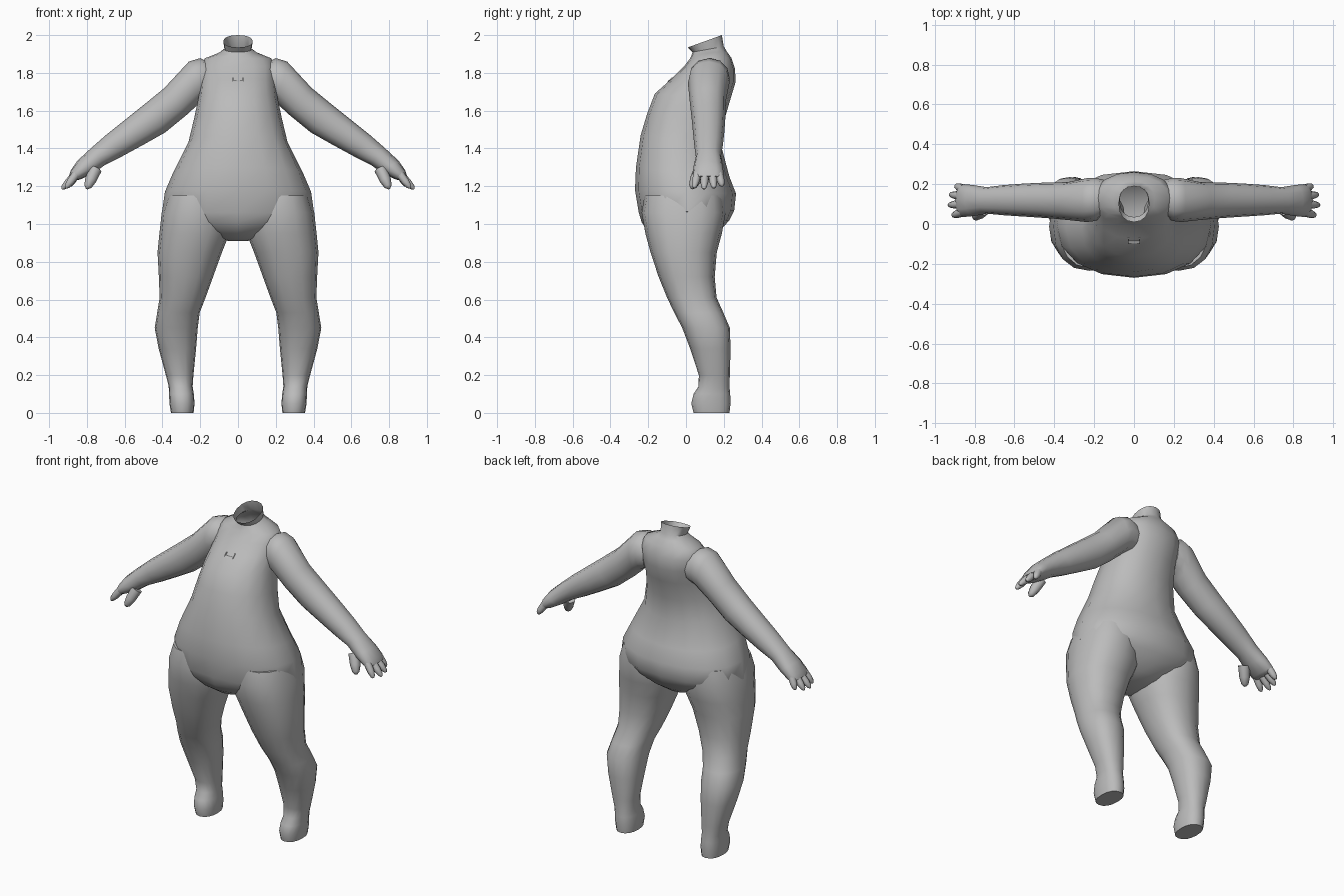
import bpy, bmesh, math
from mathutils import Vector

grey = bpy.data.materials.new("body_grey")
grey.diffuse_color = (0.5, 0.5, 0.5, 1)


def loft(name, rings, cap_start=True, cap_end=True, mirror=False):
    """Skin a list of equal-length point rings."""
    bm = bmesh.new()
    loops = [[bm.verts.new(p) for p in r] for r in rings]
    n = len(loops[0])
    for a, b in zip(loops, loops[1:]):
        for i in range(n):
            j = (i + 1) % n
            bm.faces.new((a[i], a[j], b[j], b[i]))
    if cap_start:
        bm.faces.new(loops[0][::-1])
    if cap_end:
        bm.faces.new(loops[-1])
    bmesh.ops.recalc_face_normals(bm, faces=bm.faces)
    me = bpy.data.meshes.new(name)
    bm.to_mesh(me)
    bm.free()
    ob = bpy.data.objects.new(name, me)
    bpy.context.collection.objects.link(ob)
    me.materials.append(grey)
    bpy.ops.object.select_all(action='DESELECT')
    bpy.context.view_layer.objects.active = ob
    ob.select_set(True)
    bpy.ops.object.shade_smooth_by_angle(angle=math.radians(50))
    if mirror:
        ob.modifiers.new("mirror", 'MIRROR').use_bisect_axis[0] = False
    return ob


def rounded(n, power):
    """Unit superellipse as (u, v) pairs."""
    out = []
    for i in range(n):
        t = 2 * math.pi * i / n
        c, s = math.cos(t), math.sin(t)
        out.append((math.copysign(abs(c) ** (2 / power), c),
                    math.copysign(abs(s) ** (2 / power), s)))
    return out


def level_ring(zf, zb, x0, x1, y0, y1, n=16, power=2.2):
    """Ring fitted to an x/y box, sloping from zf at the front to zb at the back."""
    return [((x0 + x1) / 2 + u * (x1 - x0) / 2, (y0 + y1) / 2 + v * (y1 - y0) / 2,
             (zf + zb) / 2 + v * (zb - zf) / 2) for u, v in rounded(n, power)]


def limb_ring(ux, uz, lx, lz, y0, y1, n=12, power=2.2):
    """Ring spanning an upper and a lower outline point."""
    return [((ux + lx) / 2 + u * (ux - lx) / 2, (y0 + y1) / 2 + v * (y1 - y0) / 2,
             (uz + lz) / 2 + u * (uz - lz) / 2) for u, v in rounded(n, power)]


# Torso with hanging belly, shoulders and open neck: front z, back z, half width, front y, back y
torso = [(0.91, 0.91, 0.05, -0.08, 0.06), (0.925, 0.93, 0.12, -0.15, 0.13),
         (0.965, 0.97, 0.22, -0.205, 0.185), (1.01, 1.02, 0.34, -0.235, 0.23),
         (1.06, 1.07, 0.402, -0.25, 0.255), (1.18, 1.16, 0.387, -0.27, 0.265),
         (1.30, 1.25, 0.342, -0.265, 0.23), (1.47, 1.40, 0.262, -0.24, 0.19),
         (1.58, 1.54, 0.232, -0.207, 0.20), (1.69, 1.66, 0.208, -0.165, 0.235),
         (1.77, 1.75, 0.20, -0.075, 0.262), (1.835, 1.82, 0.20, -0.01, 0.26),
         (1.875, 1.88, 0.175, 0.02, 0.24), (1.895, 1.915, 0.105, 0.03, 0.215),
         (1.91, 1.94, 0.072, 0.035, 0.20), (1.935, 2.0, 0.078, 0.01, 0.19)]
loft("torso", [level_ring(zf, zb, -w, w, y0, y1) for zf, zb, w, y0, y1 in torso],
     cap_end=False)

# Legs and feet: z, inner x, outer x, front y, back y
leg = [(0.0, 0.235, 0.355, 0.04, 0.23), (0.05, 0.23, 0.363, 0.028, 0.236),
       (0.10, 0.234, 0.365, 0.04, 0.234), (0.14, 0.24, 0.367, 0.066, 0.23),
       (0.20, 0.236, 0.382, 0.068, 0.232), (0.34, 0.222, 0.42, 0.022, 0.236),
       (0.45, 0.213, 0.441, -0.02, 0.232), (0.53, 0.203, 0.428, -0.062, 0.198),
       (0.61, 0.172, 0.415, -0.10, 0.162), (0.72, 0.132, 0.419, -0.145, 0.152),
       (0.85, 0.085, 0.426, -0.188, 0.163), (0.95, 0.045, 0.416, -0.215, 0.19),
       (1.06, 0.04, 0.404, -0.235, 0.21), (1.15, 0.06, 0.375, -0.22, 0.20)]
loft("leg", [level_ring(z, z, *r, power=2.3) for z, *r in leg], mirror=True)

# Arms down to the palm: upper x, z, lower x, z, front y, back y
arm = [(0.14, 1.85, 0.15, 1.67, 0.04, 0.22), (0.20, 1.878, 0.19, 1.655, 0.015, 0.232),
       (0.26, 1.86, 0.215, 1.63, 0.01, 0.23), (0.39, 1.72, 0.275, 1.575, 0.02, 0.21),
       (0.50, 1.63, 0.385, 1.485, 0.03, 0.208), (0.60, 1.55, 0.50, 1.42, 0.037, 0.203),
       (0.70, 1.47, 0.61, 1.36, 0.044, 0.195), (0.78, 1.40, 0.70, 1.315, 0.052, 0.185),
       (0.85, 1.335, 0.758, 1.275, 0.04, 0.195), (0.885, 1.285, 0.825, 1.24, 0.035, 0.20),
       (0.895, 1.255, 0.85, 1.232, 0.045, 0.19)]
loft("arm", [limb_ring(*r) for r in arm], mirror=True)


def finger(name, base, tip, r):
    a, b = Vector(base), Vector(tip)
    q = (b - a).to_track_quat('Z', 'Y')
    rings = []
    for t, s in ((0, 1), (0.55, 0.9), (0.88, 0.6), (1, 0.2)):
        rings.append([a.lerp(b, t) + q @ Vector((u * r * s, v * r * s, 0))
                      for u, v in rounded(8, 2)])
    loft(name, rings, mirror=True)


# Four fingers and a thumb
for i, (y0, y1, x1, z1) in enumerate([(0.06, 0.042, 0.912, 1.19), (0.10, 0.095, 0.932, 1.185),
                                      (0.14, 0.148, 0.926, 1.19), (0.175, 0.192, 0.895, 1.2)]):
    finger("finger_%d" % (i + 1), (0.858, y0, 1.262), (x1, y1, z1), 0.023)
finger("thumb", (0.755, 0.075, 1.29), (0.80, 0.03, 1.187), 0.034)

# Small bracket-shaped chest clasp
for name, x, z, w, h in (("clasp_bar", 0, 1.757, 0.03, 0.003),
                         ("clasp_left_end", -0.027, 1.766, 0.003, 0.01),
                         ("clasp_right_end", 0.027, 1.766, 0.003, 0.01)):
    rings = [[(x + sx * w, -0.088 + (z + sz * h - 1.757) * 1.1 + d, z + sz * h)
              for sx, sz in ((-1, -1), (1, -1), (1, 1), (-1, 1))] for d in (-0.008, 0.0)]
    loft(name, rings)
